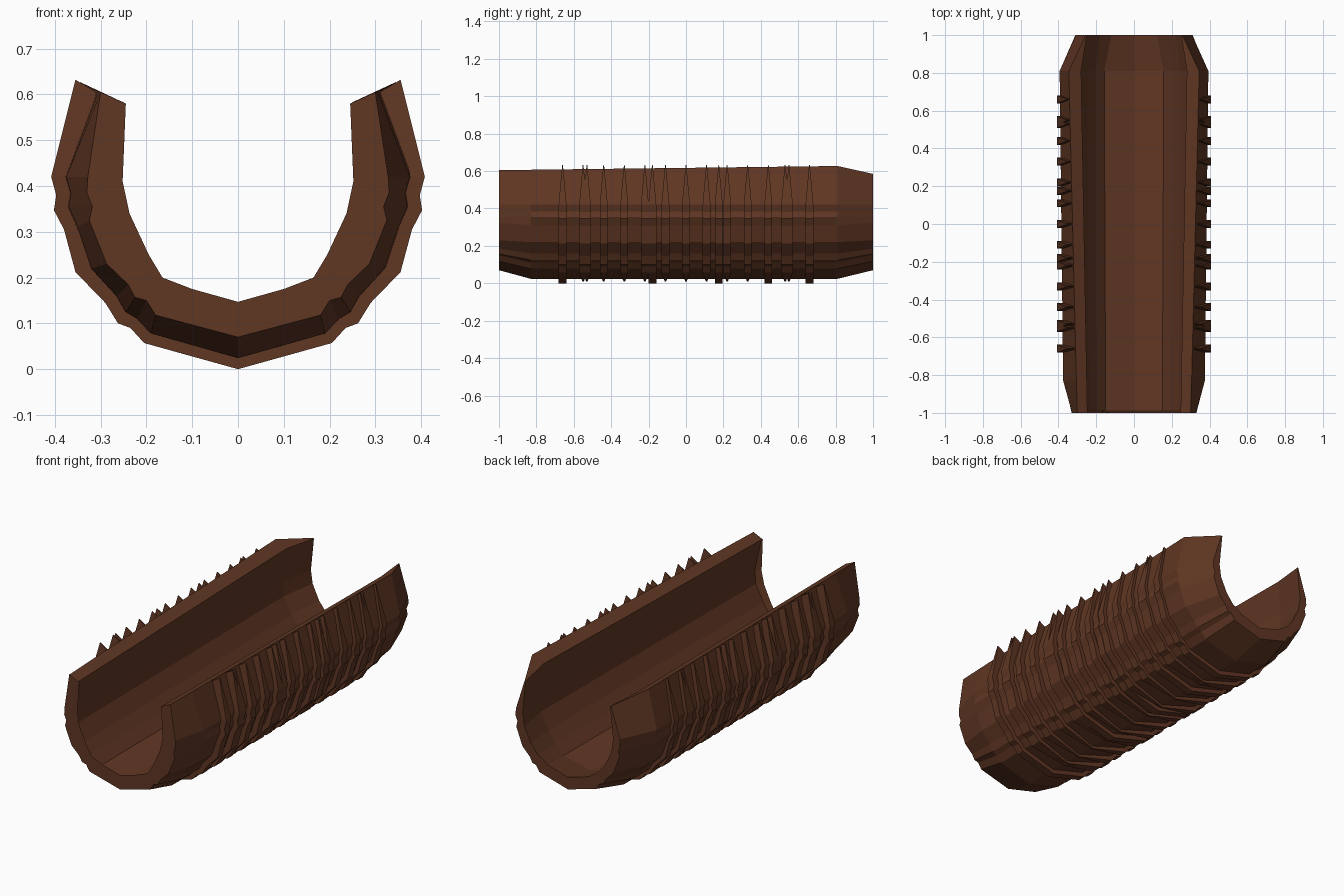
import bpy, bmesh

if "Cube" in bpy.data.objects:
    bpy.data.objects.remove(bpy.data.objects["Cube"])

brown = bpy.data.materials.new("dark brown")
brown.diffuse_color = (0.118, 0.038, 0.017, 1)
brown.use_nodes = True
brown.node_tree.nodes["Principled BSDF"].inputs["Base Color"].default_value = brown.diffuse_color


def skin(bm, rings):
    """Join equal-length closed rings with quads and cap both ends."""
    vr = [[bm.verts.new(p) for p in r] for r in rings]
    n = len(vr[0])
    for a, b in zip(vr, vr[1:]):
        for i in range(n):
            j = (i + 1) % n
            bm.faces.new((a[i], a[j], b[j], b[i]))
    bm.faces.new(vr[0])
    bm.faces.new(vr[-1][::-1])


def finish(bm, name):
    bmesh.ops.recalc_face_normals(bm, faces=bm.faces)
    me = bpy.data.meshes.new(name)
    bm.to_mesh(me)
    bm.free()
    me.materials.append(brown)
    ob = bpy.data.objects.new(name, me)
    bpy.context.collection.objects.link(ob)
    return ob


def mirror(half):
    """Half profile from bottom centre to tip -> full profile, left to right."""
    return [(-x, z) for x, z in half[:0:-1]] + list(half)


# Half profiles, bottom centre up to the lip
out_mid = [(0, .024), (.19, .078), (.22, .11), (.245, .125), (.265, .16), (.32, .22),
           (.35, .31), (.37, .355), (.365, .385), (.375, .42)]
out_end = [(0, .07), (.18, .118), (.20, .15), (.225, .157), (.24, .185), (.287, .23),
           (.325, .325), (.318, .355), (.33, .385), (.328, .42)]
inner_front = [(0, .147), (.10, .175), (.165, .20), (.195, .25), (.237, .34), (.252, .41)]
inner_mid = [(0, .10), (.15, .137), (.195, .19), (.235, .25), (.28, .335), (.285, .41)]
inner_back = [(0, .135), (.12, .17), (.18, .21), (.22, .26), (.258, .34), (.268, .41)]


def section(y, outer, sx, lip_out, inn, ix, lip_in, yi=None):
    o = mirror([(x * sx, z) for x, z in outer] + [lip_out])
    i = mirror([(x * ix, z) for x, z in inn] + [lip_in])
    yi = y if yi is None else yi
    return [(x, y, z) for x, z in o] + [(x, yi, z) for x, z in i[::-1]]


# Trough shell: outside tapers at both ends, a thin rim at the front,
# and the lips close to a point at the back
bm = bmesh.new()
skin(bm, [
    section(-1.0, out_end, 1.0, (.30, .605), inner_front, 1.0, (.245, .58)),
    section(-.83, out_mid, 1.0, (.305, .607), inner_mid, 1.0, (.247, .581), -.99),
    section(.81, out_mid, 1.05, (.345, .627), inner_mid, 1.05, (.28, .594)),
    section(1.0, out_end, .94, (.256, .585), inner_back, 1.0, (.25, .583)),
])
finish(bm, "trough_shell")

# Ribs wrapped round the outside, narrowing to a point at the top
rib = [(0, 0), (.205, .057), (.235, .09), (.262, .10), (.29, .145), (.355, .212),
       (.38, .305), (.402, .347), (.397, .38), (.408, .42), (.355, .632)]
flat_bottom = (-.66, -.18, .175, .44, .66)


def add_rib(bm, y0):
    flat = y0 in flat_bottom
    rings = []
    for x, z in mirror(rib):
        w = .021
        if z > .6:
            w = .002
        elif x == 0 and not flat:
            w, z = .004, .01
        xi, zi = x * .87, .42 + (z - .42) * .87
        rings.append([(x, y0 - w, z), (x, y0 + w, z), (xi, y0 + w, zi), (xi, y0 - w, zi)])
    skin(bm, rings)


bm = bmesh.new()
for k in range(-6, 7):
    add_rib(bm, round(k * .11, 2))
for y in (-.53, -.18, .175, .53):
    add_rib(bm, y)
finish(bm, "outer_ribs")
